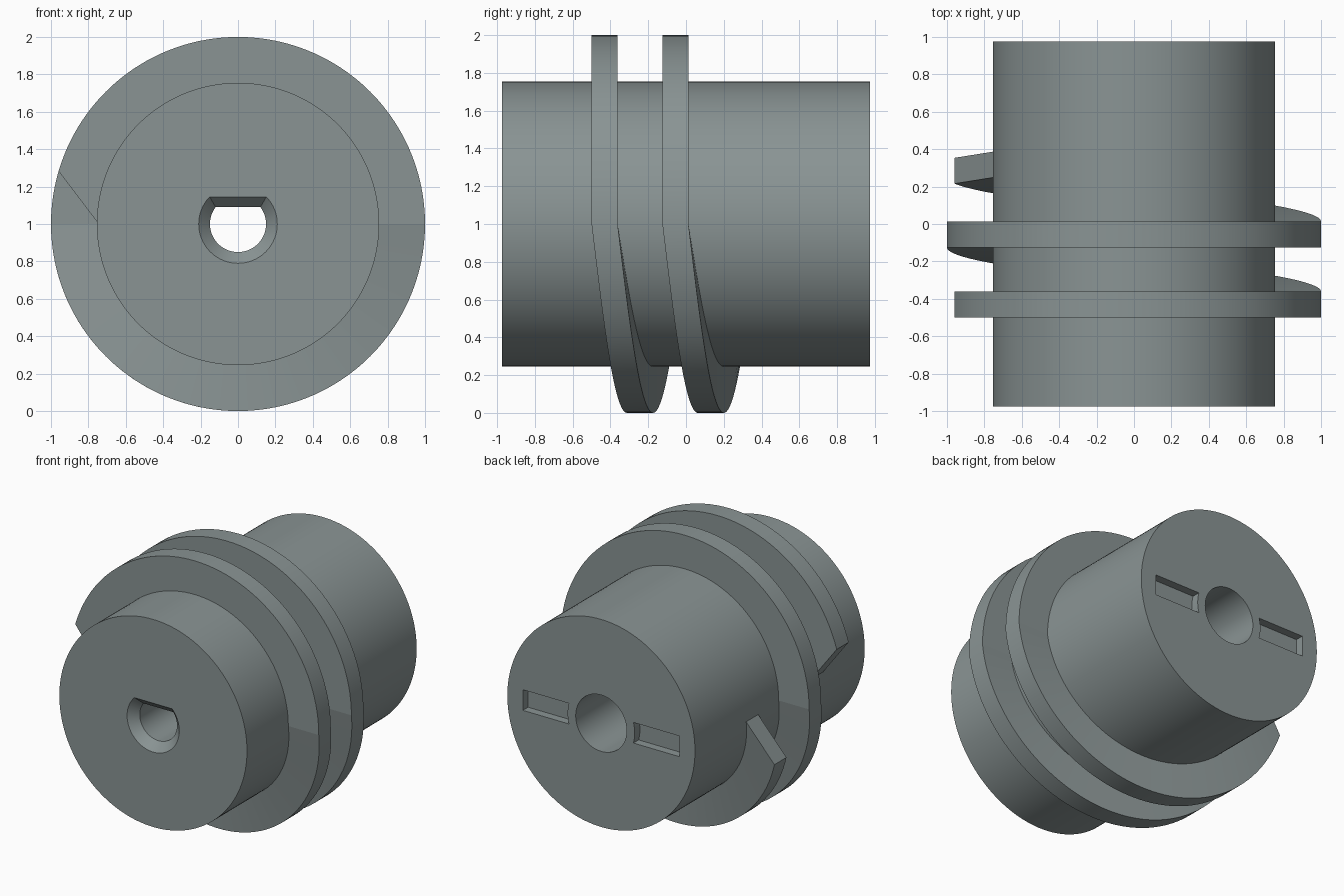
import bpy, bmesh, math

if "Cube" in bpy.data.objects:
    bpy.data.objects.remove(bpy.data.objects["Cube"])

grey = bpy.data.materials.new("slate grey")
grey.diffuse_color = (0.253, 0.296, 0.296, 1)
grey.use_nodes = True
grey.node_tree.nodes["Principled BSDF"].inputs["Base Color"].default_value = grey.diffuse_color
AXIS_Z = 1.0


def loft(name, rings):
    """Closed solid through rings that have equal numbers of points."""
    bm = bmesh.new()
    loops = [[bm.verts.new(p) for p in ring] for ring in rings]
    n = len(loops[0])
    for a, b in zip(loops, loops[1:]):
        for i in range(n):
            j = (i + 1) % n
            bm.faces.new((a[i], a[j], b[j], b[i]))
    bm.faces.new(loops[0])
    bm.faces.new(loops[-1])
    bmesh.ops.recalc_face_normals(bm, faces=bm.faces)
    mesh = bpy.data.meshes.new(name)
    bm.to_mesh(mesh)
    bm.free()
    mesh.materials.append(grey)
    obj = bpy.data.objects.new(name, mesh)
    bpy.context.collection.objects.link(obj)
    return obj


def polar(r, a, y):
    return (r * math.cos(a), y, AXIS_Z + r * math.sin(a))


def circle(r, y, n=128):
    return [polar(r, math.tau * i / n, y) for i in range(n)]


def d_shape(r, flat, y, n=96):
    """Circle cut off by a flat at the top."""
    a = math.asin(flat / r)
    span = math.pi + 2 * a
    return [polar(r, a - span * i / n, y) for i in range(n + 1)]


def slot(side, y):
    """Radial key slot with a curved inner end."""
    a = math.asin(0.075 / 0.27)
    pts = [polar(0.27, -a + 2 * a * i / 8, y) for i in range(9)]
    pts += [(0.63, y, AXIS_Z + 0.075), (0.63, y, AXIS_Z - 0.075)]
    return [(side * p[0], p[1], p[2]) for p in pts]


# Hub with its bore and key slots
hub = loft("hub", [circle(0.755, -0.975), circle(0.755, 0.975)])
cutters = [
    loft("shaft_bore_cutter", [d_shape(0.215, 0.15, -0.98),
                               d_shape(0.15, 0.09, -0.915),
                               d_shape(0.15, 0.09, 0.05)]),
    loft("rear_bore_cutter", [circle(0.205, 0.0), circle(0.205, 1.0)]),
]
cutters += [loft("slot_cutter", [slot(s, 0.915), slot(s, 1.0)]) for s in (1, -1)]
for c in cutters:
    c.hide_render = True
    mod = hub.modifiers.new(c.name, "BOOLEAN")
    mod.operation = "DIFFERENCE"
    mod.solver = "EXACT"
    mod.object = c
bpy.context.view_layer.update()
cut_mesh = bpy.data.meshes.new_from_object(
    hub.evaluated_get(bpy.context.evaluated_depsgraph_get()))
hub.modifiers.clear()
hub.data = cut_mesh
for c in cutters:
    bpy.data.objects.remove(c)


# Cam rib: level over the top half, advancing under the bottom half, two turns
def rib_y(s):
    turn, u = divmod(s, 360)
    return -0.5 + 0.375 * (turn + max(0, u - 180) / 180)


rings = []
END_CUT = 16.4
for s in range(0, 721, 3):
    # slanted ends: the outer edge stops short of the inner edge
    outer = s + END_CUT * max(0, 1 - s / 90) - END_CUT * max(0, (s - 630) / 90)
    ring = []
    for r, t, w in ((0.745, s, 0), (1.0, outer, 0), (1.0, outer, 0.138), (0.745, s, 0.138)):
        ring.append(polar(r, math.radians(180 - t), rib_y(t) + w))
    rings.append(ring)
rib = loft("cam_rib", rings)

# Smooth round surfaces, crisp edges
for obj in (hub, rib):
    bpy.ops.object.select_all(action="DESELECT")
    obj.select_set(True)
    bpy.context.view_layer.objects.active = obj
    bpy.ops.object.shade_smooth_by_angle(angle=math.radians(6))
